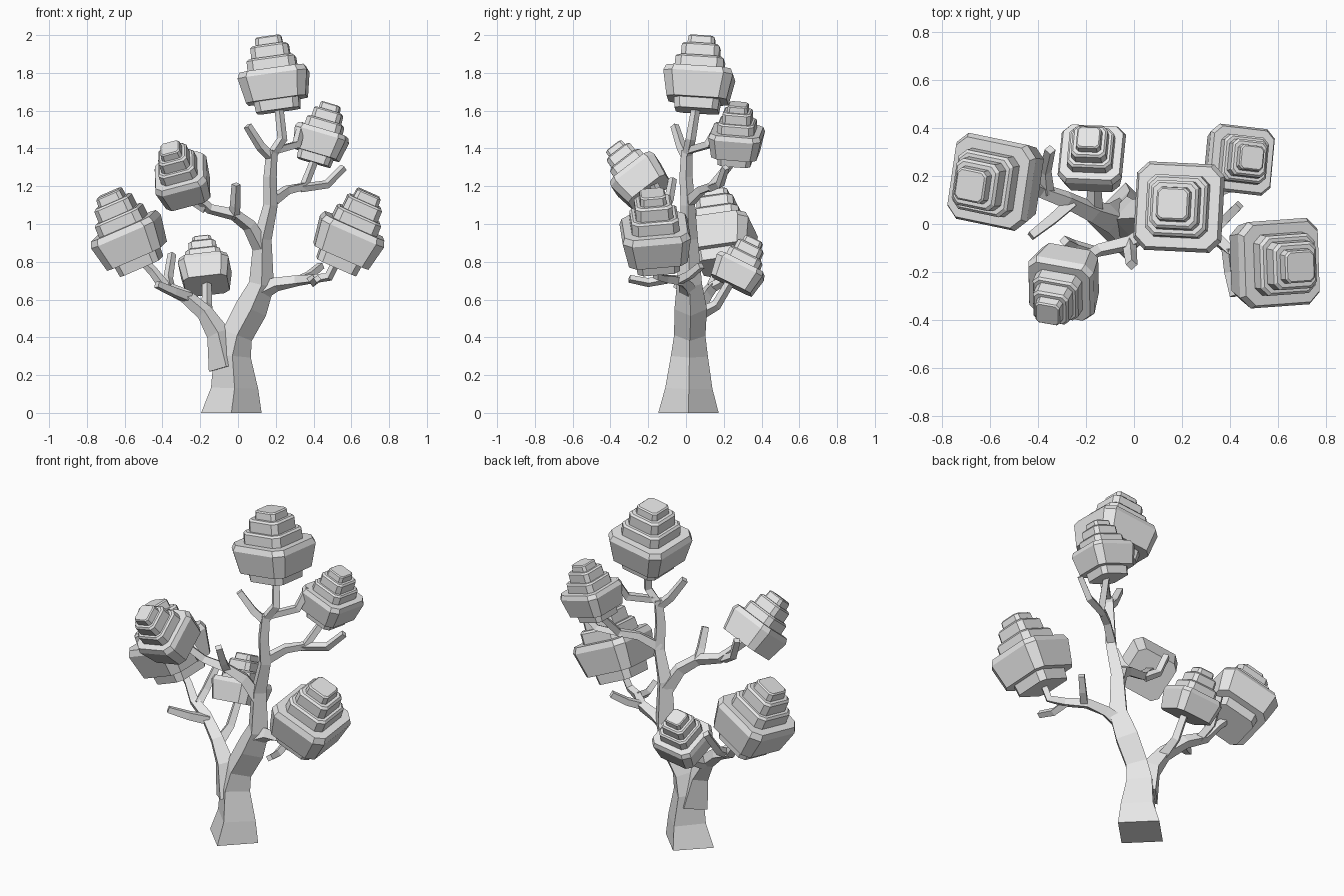
import bpy, bmesh, math
from mathutils import Vector, Matrix

cube = bpy.data.objects.get("Cube")
if cube:
    bpy.data.objects.remove(cube, do_unlink=True)

# Single clay colour
grey = bpy.data.materials.new("light_grey")
grey.use_nodes = True
grey.diffuse_color = (0.8, 0.8, 0.8, 1)
for node in grey.node_tree.nodes:
    if node.type == "BSDF_PRINCIPLED":
        node.inputs["Base Color"].default_value = grey.diffuse_color

UP = Vector((0, 0, 1))


def loft(name, rings):
    """Skin a list of equal-sized point rings and cap both ends."""
    bm = bmesh.new()
    loops = [[bm.verts.new(p) for p in ring] for ring in rings]
    n = len(loops[0])
    for a, b in zip(loops, loops[1:]):
        for i in range(n):
            j = (i + 1) % n
            bm.faces.new((a[i], a[j], b[j], b[i]))
    bm.faces.new(loops[0][::-1])
    bm.faces.new(loops[-1])
    bmesh.ops.recalc_face_normals(bm, faces=bm.faces)
    mesh = bpy.data.meshes.new(name)
    bm.to_mesh(mesh)
    bm.free()
    mesh.materials.append(grey)
    obj = bpy.data.objects.new(name, mesh)
    bpy.context.collection.objects.link(obj)
    return obj


def limb(name, *path):
    """Four-sided tapering branch through (x, y, z, radius) points."""
    pts = [Vector(p[:3]) for p in path]
    rings = []
    for i, p in enumerate(path):
        ahead = pts[min(i + 1, len(pts) - 1)] - pts[i]
        behind = pts[i] - pts[max(i - 1, 0)]
        tangent = ahead.normalized() + behind.normalized()
        if p[2] == 0:
            tangent = UP
        turn = UP.rotation_difference(tangent.normalized())
        rings.append([pts[i] + turn @ Vector((p[3] * math.cos(a), p[3] * math.sin(a), 0))
                      for a in (k * math.pi / 2 for k in range(4))])
    return loft(name, rings)


# Stepped foliage outline: (height fraction, width fraction)
MAIN = [(0, .86), (.39, 1), (.48, .93)]
TIERS = [(.48, .70), (.64, .69), (.67, .63), (.67, .55), (.84, .54),
         (.87, .48), (.87, .39), (.98, .37), (1, .33)]
CAP = [(0, .62), (.14, .65)]


def foliage(name, base, top, half, spin=0, cap=True):
    """Stack of chamfered square tiers along the axis from base to top."""
    base, top = Vector(base), Vector(top)
    axis = top - base
    outline = MAIN + TIERS
    if cap:
        outline = CAP + [(.14 + .86 * h, w) for h, w in outline]
    turn = UP.rotation_difference(axis.normalized()).to_matrix()
    turn = turn @ Matrix.Rotation(math.radians(spin), 3, "Z")
    rings = []
    for h, w in outline:
        r = half * w
        c = r * .74
        corners = [(r, -c), (r, c), (c, r), (-c, r), (-r, c), (-r, -c), (-c, -r), (c, -r)]
        rings.append([base + axis * h + turn @ Vector((x, y, 0)) for x, y in corners])
    return loft(name, rings)


# Trunk running up into the tall limb
limb("trunk", (-.035, .013, 0, .16), (-.018, .015, .13, .125), (-.03, .018, .3, .098),
     (-.005, .02, .41, .083), (.07, .025, .55, .086), (.125, .018, .68, .067),
     (.13, .015, .92, .048), (.172, .01, 1.1, .038), (.17, 0, 1.25, .035),
     (.18, .005, 1.39, .03))
limb("left_limb", (-.062, .015, .24, .095), (-.105, .025, .42, .062), (-.175, .05, .53, .045),
     (-.28, .1, .62, .038), (-.39, .14, .67, .032), (-.45, .17, .75, .026), (-.52, .19, .82, .024))

# Crown branches
limb("crown_stalk", (.175, .005, 1.36, .028), (.235, .025, 1.45, .027), (.215, .055, 1.63, .024))
limb("crown_twig", (.178, .005, 1.35, .028), (.12, -.025, 1.41, .027), (.05, -.06, 1.52, .023))
limb("crown_back_twig", (.2, .015, 1.39, .024), (.31, .12, 1.42, .026), (.34, .18, 1.53, .023))

# Rear branch
limb("rear_branch", (.165, .01, 1.11, .034), (.26, .08, 1.18, .028), (.35, .14, 1.2, .026),
     (.41, .26, 1.35, .022))
limb("rear_twig", (.33, .13, 1.19, .024), (.47, .18, 1.21, .024), (.56, .21, 1.3, .021))

# Forward branch
limb("forward_branch", (.12, .01, .88, .047), (.06, -.03, .99, .038), (-.02, -.08, 1.05, .033),
     (-.15, -.11, 1.08, .028), (-.27, -.18, 1.19, .024))
limb("forward_twig", (-.02, -.075, 1.04, .029), (-.015, -.12, 1.1, .028), (-.01, -.17, 1.21, .024))
limb("forward_side_twig", (-.17, -.115, 1.08, .026), (-.25, -.09, 1.13, .025), (-.29, -.07, 1.24, .022))

# Low side branch
limb("side_branch", (.1, .015, .63, .052), (.2, 0, .68, .038), (.31, -.03, .7, .032),
     (.4, -.11, .71, .027), (.48, -.15, .72, .025), (.525, -.15, .81, .023))
limb("side_back_twig", (.32, -.04, .7, .028), (.38, .02, .73, .026), (.44, .08, .78, .023))
limb("side_front_twig", (.39, -.1, .71, .026), (.4, -.2, .69, .024), (.42, -.3, .71, .021))

# Twigs of the left limb
limb("low_stalk", (-.165, .045, .51, .038), (-.165, .16, .57, .028), (-.165, .25, .72, .024))
limb("low_front_twig", (-.26, .09, .61, .033), (-.34, .02, .64, .029), (-.43, -.05, .68, .023))
limb("low_back_twig", (-.36, .13, .66, .029), (-.37, .22, .71, .026), (-.35, .31, .84, .023))

# Foliage clusters
foliage("crown_foliage", (.214, .057, 1.6), (.16, .085, 1.992), .185, -3)
foliage("rear_foliage", (.4, .26, 1.325), (.493, .277, 1.635), .14, -6)
foliage("side_foliage", (.52, -.15, .775), (.695, -.178, 1.165), .181, 3)
foliage("outer_foliage", (-.51, .19, .775), (-.685, .16, 1.165), .183, -10)
foliage("forward_foliage", (-.265, -.192, 1.165), (-.362, -.378, 1.405), .143, -5, cap=False)
foliage("low_foliage", (-.167, .24, .675), (-.19, .363, .92), .135, -4, cap=False)
